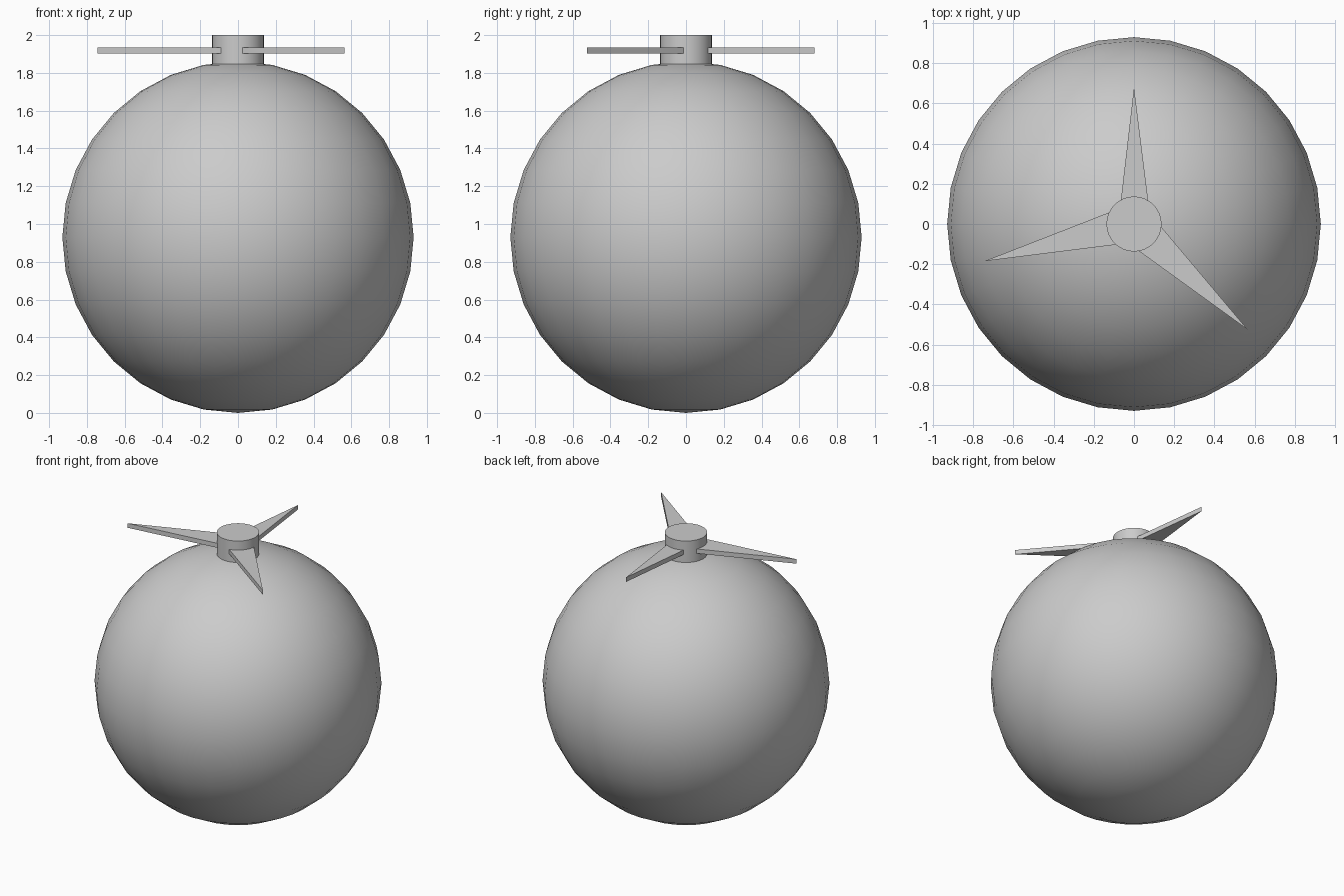
import bpy, bmesh, math
from mathutils import Vector

if "Cube" in bpy.data.objects:
    bpy.data.objects.remove(bpy.data.objects["Cube"])

# Round body
bpy.ops.mesh.primitive_uv_sphere_add(segments=32, ring_count=16, radius=0.93, location=(0, 0, 0.93))
body = bpy.context.object
body.name = "body"
bpy.ops.object.shade_smooth()

# Rotor hub
bpy.ops.mesh.primitive_cylinder_add(vertices=32, radius=0.137, depth=0.16, location=(0, 0, 1.92))
hub = bpy.context.object
hub.name = "rotor_hub"
bpy.ops.object.shade_smooth_by_angle(angle=math.radians(40))


# Flat tapered blade: tip and the two corners where it meets the hub
def blade(name, tip, a, b, z0=1.903, z1=1.935):
    tip, a, b = (Vector((*p, z0)) for p in (tip, a, b))
    # run the root a little into the hub
    a, b = (tip + (p - tip) * 1.1 for p in (a, b))
    bm = bmesh.new()
    face = bm.faces.new([bm.verts.new(p) for p in (tip, a, b)])
    top = bmesh.ops.extrude_face_region(bm, geom=[face])
    verts = [g for g in top["geom"] if isinstance(g, bmesh.types.BMVert)]
    bmesh.ops.translate(bm, verts=verts, vec=(0, 0, z1 - z0))
    bmesh.ops.recalc_face_normals(bm, faces=bm.faces)
    mesh = bpy.data.meshes.new(name)
    bm.to_mesh(mesh)
    bm.free()
    bpy.context.collection.objects.link(bpy.data.objects.new(name, mesh))


blade("blade_back", (0, 0.68), (-0.065, 0.12), (0.07, 0.12))
blade("blade_left", (-0.745, -0.185), (-0.125, 0.057), (-0.09, -0.103))
blade("blade_right", (0.565, -0.525), (0.136, -0.015), (0.025, -0.135))
